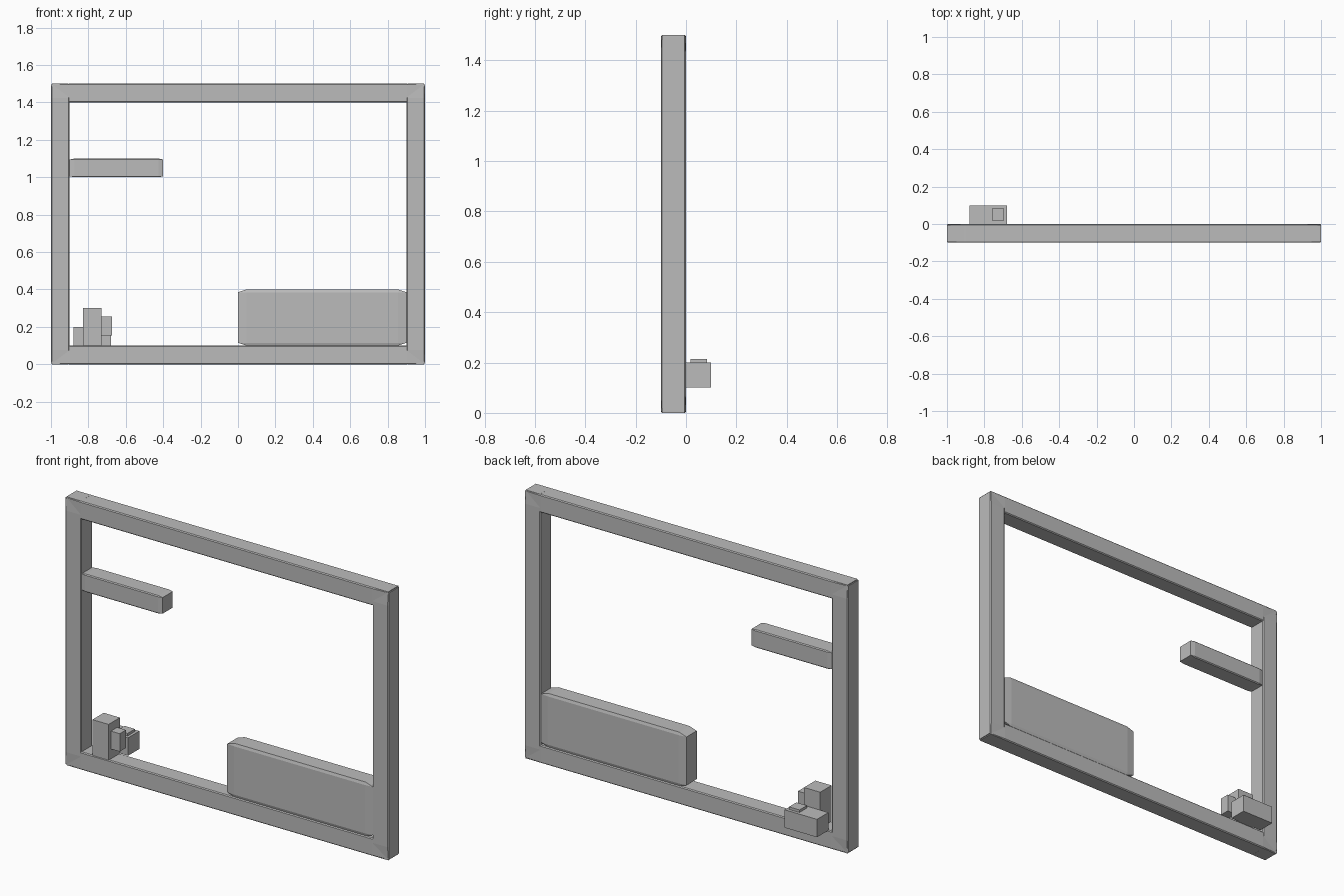
import bpy
import bmesh
from mathutils import Vector

if "Cube" in bpy.data.objects:
    bpy.data.objects.remove(bpy.data.objects["Cube"], do_unlink=True)

grey = bpy.data.materials.new("plain_grey")
grey.use_nodes = True
grey.diffuse_color = (0.5, 0.5, 0.5, 1)
grey.node_tree.nodes["Principled BSDF"].inputs["Base Color"].default_value = (0.5, 0.5, 0.5, 1)


def block(name, low, high, chamfer=0.0):
    """Box between two corners; the chamfer is stretched along with the box."""
    low, high = Vector(low), Vector(high)
    bm = bmesh.new()
    bmesh.ops.create_cube(bm, size=2)
    if chamfer:
        bmesh.ops.bevel(bm, geom=bm.edges[:], offset=chamfer, segments=1,
                        affect='EDGES', profile=0.5)
    bmesh.ops.scale(bm, vec=(high - low) / 2, verts=bm.verts)
    bmesh.ops.translate(bm, vec=(high + low) / 2, verts=bm.verts)
    mesh = bpy.data.meshes.new(name)
    bm.to_mesh(mesh)
    bm.free()
    mesh.materials.append(grey)
    obj = bpy.data.objects.new(name, mesh)
    bpy.context.collection.objects.link(obj)
    return obj


front, back = -0.1, 0.0
bevel = 0.1

# Outer frame: full-length bars that overlap at the corners
for name, z in (("bottom_bar", 0.0), ("top_bar", 1.4)):
    block(name, (-1, front, z), (1, back, z + 0.1), bevel)
for name, x in (("right_bar", -1.0), ("left_bar", 0.9)):
    block(name, (x, front, 0), (x + 0.1, back, 1.5), bevel)

# Ledge and large raised block inside the frame
block("ledge", (-0.9, front, 1.0), (-0.4, back, 1.1), bevel)
block("raised_block", (0, front, 0.1), (0.9, back, 0.4), bevel)

# Small upright figure with a side box
block("figure_body", (-0.83, front, 0.1), (-0.73, back, 0.3))
block("figure_side_box", (-0.73, -0.08, 0.155), (-0.675, -0.025, 0.255))

# Low crate behind the figure with a square cap
block("crate", (-0.88, 0, 0.1), (-0.68, 0.1, 0.2))
block("crate_cap", (-0.76, 0.018, 0.2), (-0.695, 0.083, 0.214))
